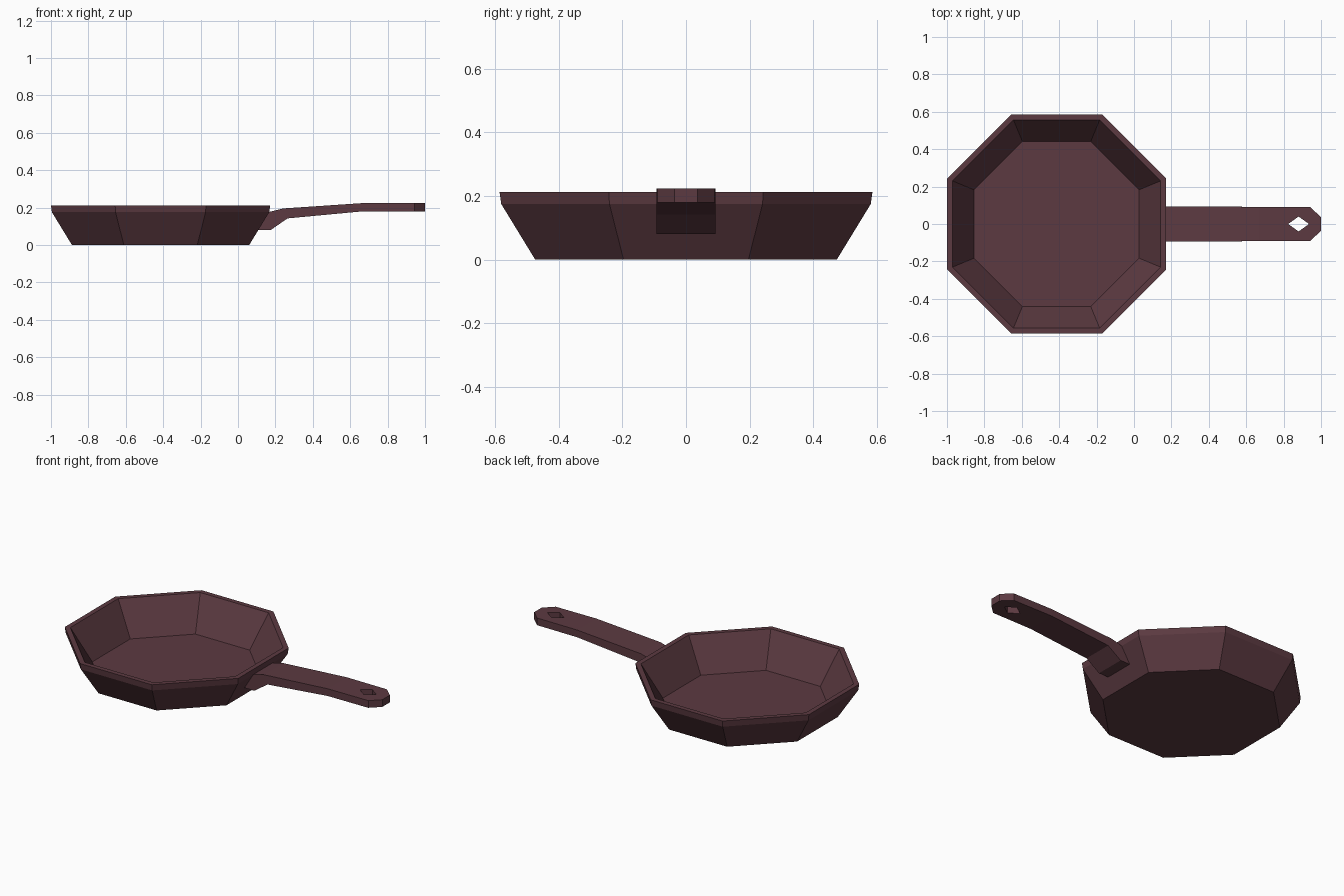
import bpy, math

if "Cube" in bpy.data.objects:
    bpy.data.objects.remove(bpy.data.objects["Cube"])

mat = bpy.data.materials.new("dark_maroon")
mat.diffuse_color = (0.107, 0.042, 0.053, 1)
mat.use_nodes = True
mat.node_tree.nodes["Principled BSDF"].inputs["Base Color"].default_value = mat.diffuse_color


def make(name, verts, faces):
    me = bpy.data.meshes.new(name)
    me.from_pydata(verts, [], faces)
    me.materials.append(mat)
    ob = bpy.data.objects.new(name, me)
    bpy.context.collection.objects.link(ob)
    return ob


def loft(name, rings):
    """Skin closed rings of equal length and cap both ends."""
    n = len(rings[0])
    verts = [v for r in rings for v in r]
    faces = [(k * n + i, k * n + (i + 1) % n, (k + 1) * n + (i + 1) % n, (k + 1) * n + i)
             for k in range(len(rings) - 1) for i in range(n)]
    last = (len(rings) - 1) * n
    faces += [tuple(reversed(range(n))), tuple(range(last, last + n))]
    return make(name, verts, faces)


def octagon(apothem, z, cx=-0.414):
    r = apothem / math.cos(math.pi / 8)
    angles = [math.pi / 8 + i * math.pi / 4 for i in range(8)]
    return [(cx + r * math.cos(a), r * math.sin(a), z) for a in angles]


# Pan body: outer wall, rim and inner wall down to the floor
profile = [(0.474, 0), (0.581, 0.175), (0.586, 0.212), (0.557, 0.212), (0.442, 0.015)]
loft("pan_body", [octagon(a, z) for a, z in profile])

# Handle: sections of bottom x, z, top x, z and half width
sections = [
    (0.10, 0.080, 0.155, 0.172, 0.093),
    (0.175, 0.080, 0.17, 0.177, 0.093),
    (0.265, 0.142, 0.24, 0.195, 0.093),
    (0.67, 0.180, 0.67, 0.224, 0.092),
    (0.943, 0.180, 0.943, 0.224, 0.090),
    (1.00, 0.180, 1.00, 0.224, 0.036),
]
handle = loft("handle", [[(xb, -w, zb), (xb, w, zb), (xt, w, zt), (xt, -w, zt)]
                         for xb, zb, xt, zt, w in sections])

# Diamond hanging hole
cutter = loft("hole_cutter", [[(0.936, 0, z), (0.88, 0.04, z), (0.824, 0, z), (0.88, -0.04, z)]
                              for z in (0.1, 0.3)])
cutter.hide_render = True
cut = handle.modifiers.new("hanging_hole", "BOOLEAN")
cut.operation = "DIFFERENCE"
cut.solver = "EXACT"
cut.object = cutter
bpy.context.view_layer.objects.active = handle
bpy.ops.object.modifier_apply(modifier=cut.name)
bpy.data.objects.remove(cutter)
